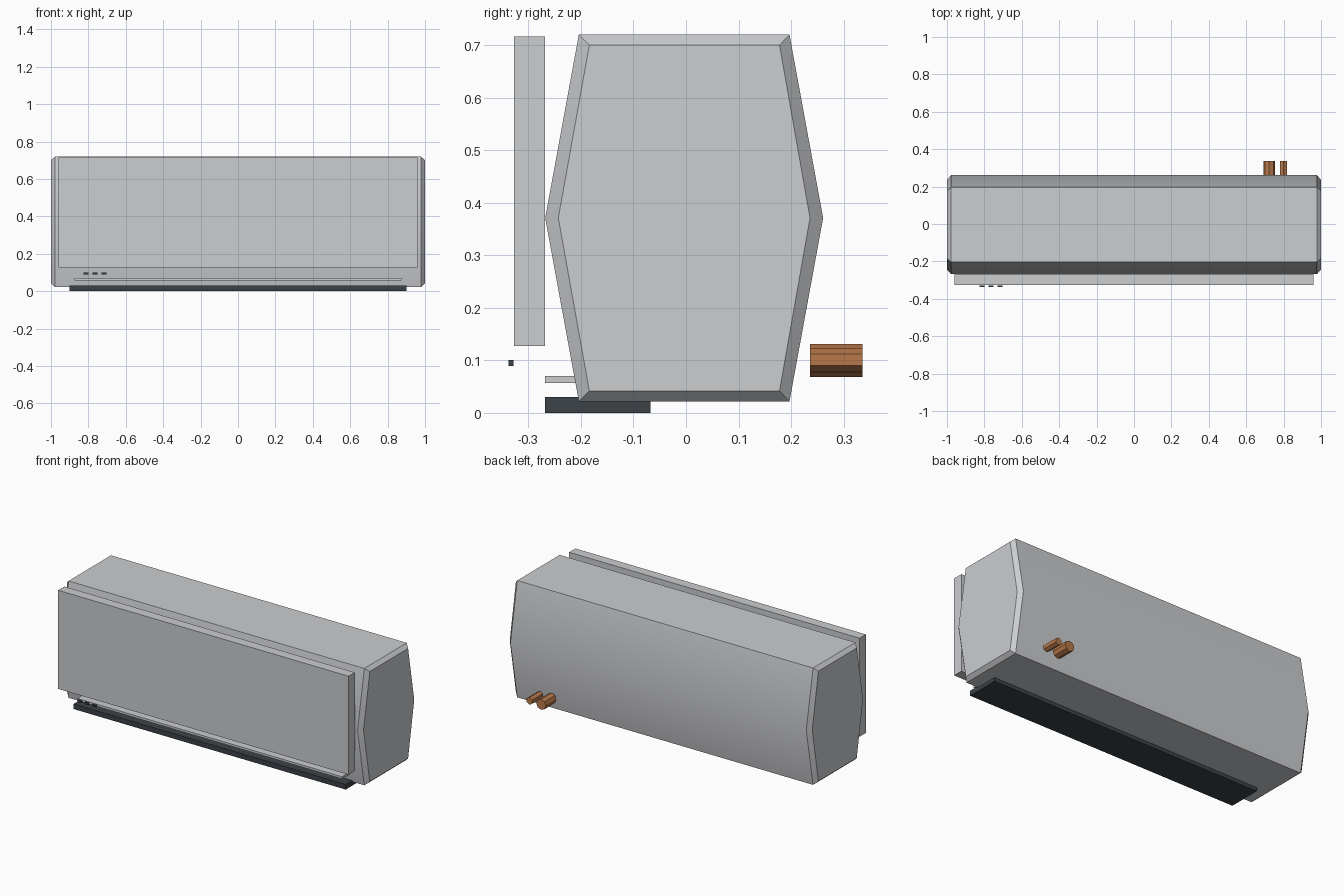
import bpy, bmesh, math
from mathutils import Matrix, Vector

cube = bpy.data.objects.get("Cube")
if cube:
    bpy.data.objects.remove(cube, do_unlink=True)


def material(name, colour):
    m = bpy.data.materials.new(name)
    m.use_nodes = True
    m.diffuse_color = (*colour, 1)
    m.node_tree.nodes["Principled BSDF"].inputs["Base Color"].default_value = (*colour, 1)
    return m


casing = material("pale grey casing", (0.6, 0.61, 0.63))
dark = material("dark slate plastic", (0.045, 0.055, 0.065))
copper = material("copper", (0.48, 0.19, 0.07))


def finish(name, bm, mat):
    bmesh.ops.recalc_face_normals(bm, faces=bm.faces)
    mesh = bpy.data.meshes.new(name)
    bm.to_mesh(mesh)
    bm.free()
    mesh.materials.append(mat)
    ob = bpy.data.objects.new(name, mesh)
    bpy.context.collection.objects.link(ob)
    return ob


def box(name, low, high, mat):
    low, high = Vector(low), Vector(high)
    bm = bmesh.new()
    bmesh.ops.create_cube(bm, size=1, matrix=Matrix.Translation((low + high) / 2)
                          @ Matrix.Diagonal((*(high - low), 1)))
    return finish(name, bm, mat)


def pipe(name, x, z, radius, sides):
    bm = bmesh.new()
    bmesh.ops.create_cone(bm, cap_ends=True, segments=sides, radius1=radius, radius2=radius,
                          depth=0.1, matrix=Matrix.Translation((x, 0.286, z))
                          @ Matrix.Rotation(math.pi / 2, 4, "X"))
    return finish(name, bm, copper)


# Casing: hexagonal profile lofted along x, with chamfered ends
outer = [(-0.268, 0.371), (-0.204, 0.72), (0.197, 0.72),
         (0.261, 0.371), (0.197, 0.022), (-0.204, 0.022)]
inner = [(-0.243, 0.371), (-0.184, 0.7), (0.178, 0.7),
         (0.236, 0.371), (0.178, 0.042), (-0.184, 0.042)]
bm = bmesh.new()
rings = [[bm.verts.new((x, y, z)) for y, z in profile]
         for x, profile in ((-1, inner), (-0.978, outer), (0.978, outer), (1, inner))]
for a, b in zip(rings, rings[1:]):
    for i in range(len(a)):
        j = (i + 1) % len(a)
        bm.faces.new((a[i], a[j], b[j], b[i]))
bm.faces.new(rings[0])
bm.faces.new(rings[-1])
body = finish("casing", bm, casing)
bpy.ops.object.select_all(action="DESELECT")
body.select_set(True)
bpy.context.view_layer.objects.active = body
bpy.ops.object.shade_smooth_by_angle(angle=math.radians(30))

# Front cover, air outlet and louvre
box("front_panel", (-0.96, -0.327, 0.127), (0.96, -0.268, 0.716), casing)
box("air_outlet", (-0.9, -0.268, 0), (0.9, -0.068, 0.03), dark)
box("louvre", (-0.875, -0.268, 0.057), (0.875, -0.2, 0.07), casing)

# Row of indicators
for i in range(3):
    x = -0.813 + 0.048 * i
    box(f"indicator_{i + 1}", (x - 0.013, -0.338, 0.089), (x + 0.013, -0.328, 0.101), dark)

# Refrigerant pipes at the rear
pipe("large_pipe", 0.723, 0.1, 0.0315, 8)
pipe("small_pipe", 0.799, 0.101, 0.022, 6)
